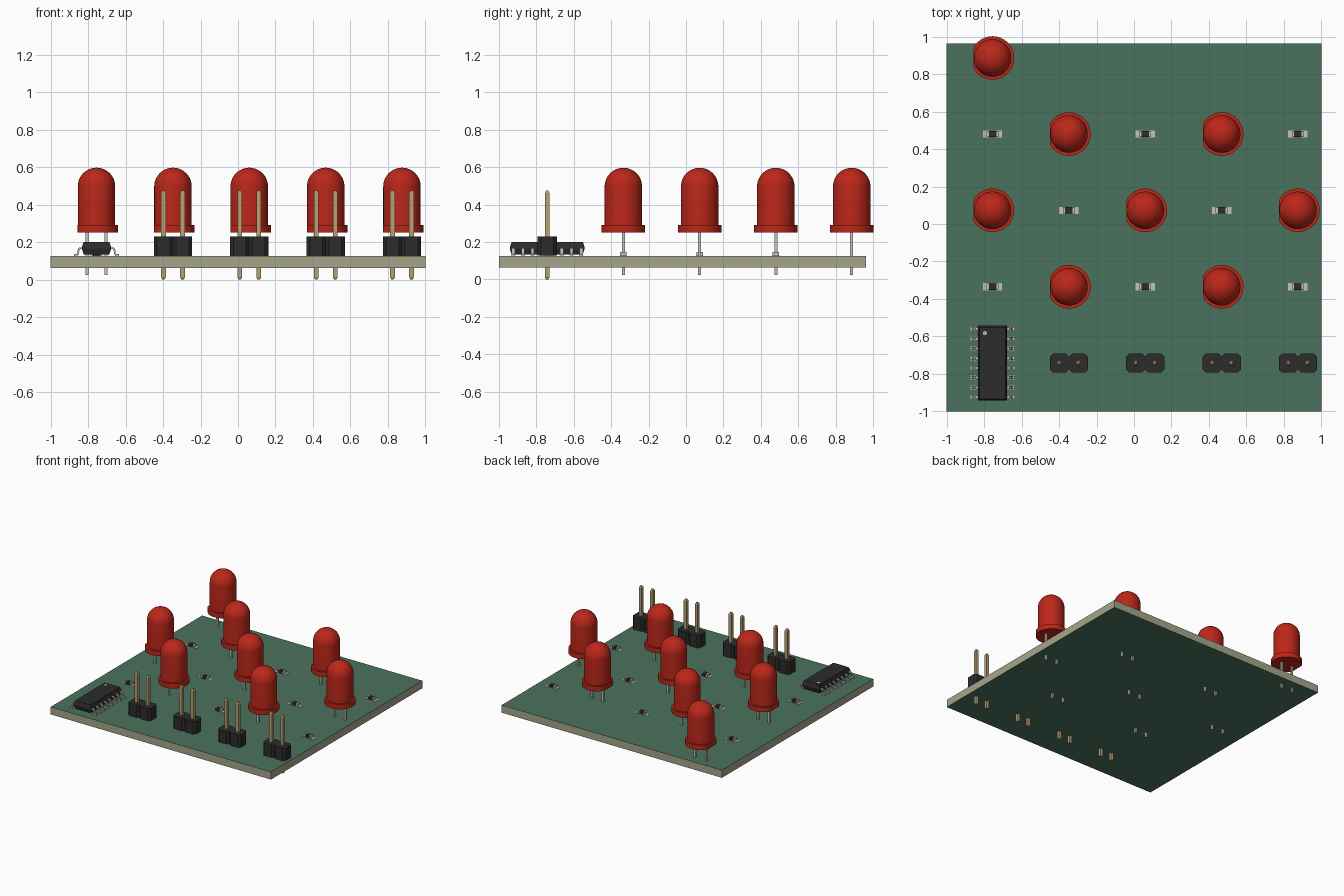
import bpy, bmesh
from math import sin, cos, pi, radians

if "Cube" in bpy.data.objects:
    bpy.data.objects.remove(bpy.data.objects["Cube"])

def material(name, r, g, b):
    m = bpy.data.materials.new(name)
    m.diffuse_color = (r, g, b, 1)
    m.use_nodes = True
    m.node_tree.nodes["Principled BSDF"].inputs["Base Color"].default_value = m.diffuse_color
    return m

GREEN = material("solder_mask", 0.07, 0.17, 0.11)
EDGE = material("board_edge", 0.38, 0.38, 0.26)
RED = material("red_plastic", 0.50, 0.02, 0.01)
BLACK = material("black_plastic", 0.025, 0.025, 0.025)
GOLD = material("gold_pin", 0.48, 0.35, 0.17)
METAL = material("tinned_metal", 0.55, 0.54, 0.50)

# Mesh helpers: every solid is a loft through equal-sized rings
def rect(x0, x1, y0, y1, z):
    return [(x0, y0, z), (x1, y0, z), (x1, y1, z), (x0, y1, z)]

def circle(r, z, n=40, flat=None):
    pts = [(r * cos(2 * pi * i / n), r * sin(2 * pi * i / n), z) for i in range(n)]
    return [(max(x, flat), y, z) for x, y, z in pts] if flat else pts

def loft(bm, rings):
    rows = [[bm.verts.new(p) for p in ring] for ring in rings]
    n = len(rows[0])
    for a, b in zip(rows, rows[1:]):
        for i in range(n):
            j = (i + 1) % n
            bm.faces.new((a[i], a[j], b[j], b[i]))
    bm.faces.new(rows[0][::-1])
    bm.faces.new(rows[-1])

def box(bm, x0, x1, y0, y1, z0, z1):
    loft(bm, [rect(x0, x1, y0, y1, z0), rect(x0, x1, y0, y1, z1)])

def mesh(name, lofts, mat, smooth=False):
    bm = bmesh.new()
    for rings in lofts:
        loft(bm, rings)
    bmesh.ops.recalc_face_normals(bm, faces=bm.faces)
    me = bpy.data.meshes.new(name)
    bm.to_mesh(me)
    bm.free()
    me.materials.append(mat)
    if smooth:
        for p in me.polygons:
            p.use_smooth = True
        me.set_sharp_from_angle(angle=radians(35))
    return me

def block(x0, x1, y0, y1, z0, z1):
    return [rect(x0, x1, y0, y1, z0), rect(x0, x1, y0, y1, z1)]

def place(name, me, x=0, y=0):
    ob = bpy.data.objects.new(name, me)
    ob.location = (x, y, 0)
    bpy.context.collection.objects.link(ob)
    return ob

TOP = 0.125
COLS = [-0.755, -0.347, 0.06, 0.468, 0.875]
ROWS = [0.886, 0.48, 0.073, -0.335, -0.742]

# Board: green faces, pale laminate edges
board = mesh("board", [block(-1, 1, -1, 0.962, 0.063, TOP)], GREEN)
board.materials.append(EDGE)
for p in board.polygons:
    if abs(p.normal.z) < 0.5:
        p.material_index = 1
place("board", board)

# LED: domed bulb, flange with a flat, two leads
dome = [circle(0.1 * cos(a), 0.497 + 0.1 * sin(a))
        for a in [i * pi / 2 / 12 for i in range(12)] + [pi / 2 * 0.995]]
bulb = mesh("led_bulb", [[circle(0.1, 0.285)] + dome], RED, True)
flange = mesh("led_flange", [[circle(0.116, 0.25, flat=-0.1005),
                              circle(0.116, 0.29, flat=-0.1005)]], RED, True)
leads = mesh("led_leads", [block(x - 0.008, x + 0.008, -0.008, 0.008, 0.025, 0.255)
                           for x in (-0.051, 0.051)], METAL)
lead_pads = mesh("led_pads", [[circle(0.016, TOP, 16), circle(0.016, TOP + 0.001, 16)]], METAL)
for c, r in [(0, 0), (1, 1), (3, 1), (0, 2), (2, 2), (4, 2), (1, 3), (3, 3)]:
    for part in (bulb, flange, leads):
        place(part.name, part, COLS[c], ROWS[r])
bpy.data.meshes.remove(lead_pads)

# Chip resistors: dark body, end caps, solder pads
res_body = mesh("resistor_body", [block(-0.021, 0.021, -0.017, 0.017, TOP + 0.001, 0.145)], BLACK)
res_caps = mesh("resistor_caps",
                [block(s * 0.026 - 0.006, s * 0.026 + 0.006, -0.017, 0.017, TOP, 0.146)
                 for s in (-1, 1)], METAL)
res_pads = mesh("resistor_pads",
                [block(s * 0.036 - 0.016, s * 0.036 + 0.016, -0.019, 0.019, TOP - 0.001, TOP + 0.002)
                 for s in (-1, 1)], METAL)
for c, r in [(0, 1), (2, 1), (4, 1), (1, 2), (3, 2), (0, 3), (2, 3), (4, 3)]:
    for part in (res_body, res_caps, res_pads):
        place(part.name, part, COLS[c], ROWS[r])

# Two-pin headers: chamfered housing halves and tapered square pins
def octagon(cx, z, h=0.051, k=0.017):
    return [(cx + x, y, z) for x, y in
            [(-h, -h + k), (-h + k, -h), (h - k, -h), (h, -h + k),
             (h, h - k), (h - k, h), (-h + k, h), (-h, h - k)]]

def pin(cx):
    def sq(h, z):
        return rect(cx - h, cx + h, -h, h, z)
    return [sq(0.006, 0.0), sq(0.0125, 0.012), sq(0.0125, 0.462), sq(0.006, 0.475)]

housing = mesh("header_housing", [[octagon(x, 0.127), octagon(x, 0.23)]
                                  for x in (-0.051, 0.051)], BLACK)
pins = mesh("header_pins", [pin(x) for x in (-0.051, 0.051)], GOLD)
for x in COLS[1:]:
    place("header_housing", housing, x, ROWS[4])
    place("header_pins", pins, x, ROWS[4])

# Sixteen-lead chip: drafted body, pin-one dot, gull-wing leads, pads
def body_ring(dx, z):
    return rect(-0.078 + dx, 0.078 - dx, -0.2 + dx, 0.2 - dx, z)

chip = mesh("chip_body", [[body_ring(0.01, 0.133), body_ring(0, 0.163),
                           body_ring(0, 0.172), body_ring(0.009, 0.2)]], BLACK)
dot = mesh("chip_dot", [[circle(0.011, 0.195, 20), circle(0.011, 0.2008, 20)]], METAL)
place("chip_body", chip, COLS[0], ROWS[4])
place("chip_dot", dot, COLS[0] - 0.041, ROWS[4] + 0.16)

wing = [(0.07, 0.163), (0.086, 0.163), (0.091, 0.158), (0.095, 0.134), (0.101, 0.127),
        (0.12, 0.127), (0.12, 0.136), (0.106, 0.136), (0.103, 0.14), (0.099, 0.165),
        (0.092, 0.172), (0.07, 0.172)]
wings, pads = [], []
for s in (-1, 1):
    for i in range(8):
        y = (i - 3.5) * 0.0519
        wings.append([[(s * x, y + d, z) for x, z in wing] for d in (-0.0085, 0.0085)])
        pads.append(block(s * 0.105 - 0.016, s * 0.105 + 0.016, y - 0.011, y + 0.011,
                          TOP - 0.001, TOP + 0.002))
place("chip_leads", mesh("chip_leads", wings, METAL), COLS[0], ROWS[4])
place("chip_pads", mesh("chip_pads", pads, METAL), COLS[0], ROWS[4])
